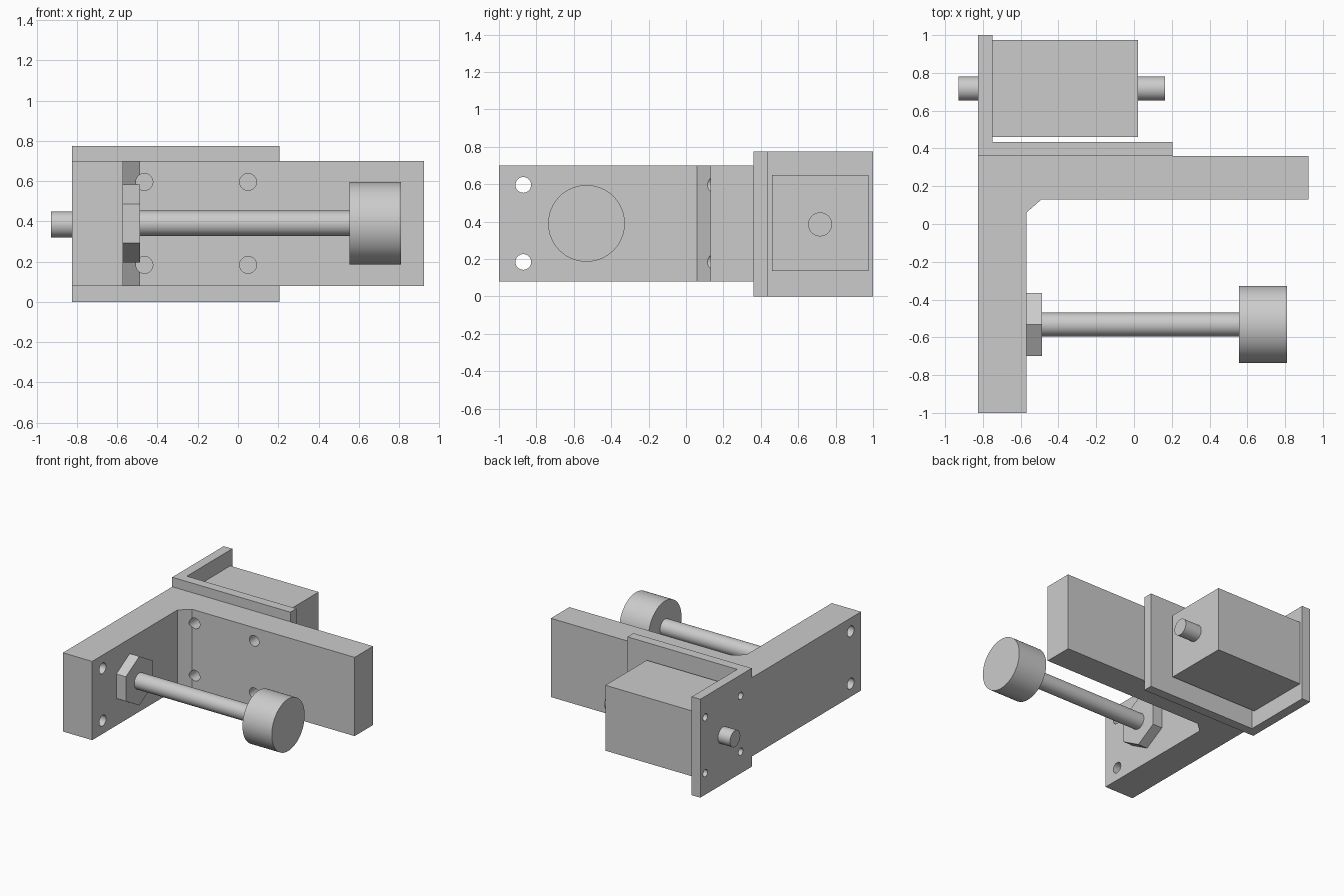
import bpy, bmesh, math
from mathutils import Matrix

default = bpy.data.objects.get("Cube")
if default:
    bpy.data.objects.remove(default, do_unlink=True)

grey = bpy.data.materials.new("Light grey")
grey.use_nodes = True
COLOUR = (0.6, 0.6, 0.6, 1)
grey.diffuse_color = COLOUR
grey.node_tree.nodes["Principled BSDF"].inputs["Base Color"].default_value = COLOUR

MID = 0.39  # height of the shared centre line


def finish(name, bm):
    bmesh.ops.recalc_face_normals(bm, faces=bm.faces)
    mesh = bpy.data.meshes.new(name)
    bm.to_mesh(mesh)
    bm.free()
    mesh.materials.append(grey)
    obj = bpy.data.objects.new(name, mesh)
    bpy.context.collection.objects.link(obj)
    return obj


def prism(name, outline, z0, z1):
    """Extrude a plan outline from z0 to z1."""
    bm = bmesh.new()
    face = bm.faces.new([bm.verts.new((x, y, z0)) for x, y in outline])
    top = bmesh.ops.extrude_face_region(bm, geom=[face])["geom"]
    verts = [g for g in top if isinstance(g, bmesh.types.BMVert)]
    bmesh.ops.translate(bm, vec=(0, 0, z1 - z0), verts=verts)
    return finish(name, bm)


def rod(name, axis, start, end, a, b, radius, sides=64):
    """Cylinder along x at (y, z) = (a, b), or along y at (x, z) = (a, b)."""
    bm = bmesh.new()
    bmesh.ops.create_cone(bm, cap_ends=True, segments=sides, radius1=radius,
                          radius2=radius, depth=end - start)
    mid = (start + end) / 2
    if axis == "X":
        mat = Matrix.Translation((mid, a, b)) @ Matrix.Rotation(math.pi / 2, 4, "Y")
    else:
        mat = Matrix.Translation((a, mid, b)) @ Matrix.Rotation(math.pi / 2, 4, "X")
    bm.transform(mat)
    return finish(name, bm)


def smooth(obj):
    bpy.ops.object.select_all(action="DESELECT")
    obj.select_set(True)
    bpy.context.view_layer.objects.active = obj
    bpy.ops.object.shade_smooth_by_angle(angle=math.radians(30))


def drill(obj, cutters):
    """Subtract each cutter from the part, then discard the cutter."""
    bpy.context.view_layer.objects.active = obj
    for cutter in cutters:
        cutter.hide_render = True
        mod = obj.modifiers.new("Hole", "BOOLEAN")
        mod.operation = "DIFFERENCE"
        mod.solver = "EXACT"
        mod.object = cutter
        bpy.ops.object.modifier_apply(modifier=mod.name)
        bpy.data.objects.remove(cutter, do_unlink=True)
    smooth(obj)


# L-shaped frame with a chamfered inner corner and bolt holes
frame = prism("angle_frame", [(-0.825, -1), (-0.57, -1), (-0.57, 0.06), (-0.49, 0.13),
                              (0.925, 0.13), (0.925, 0.36), (-0.825, 0.36)], 0.08, 0.70)
holes = []
for z in (MID - 0.206, MID + 0.206):
    holes += [rod("cutter", "X", -0.9, -0.5, y, z, 0.042, 32) for y in (-0.87, -0.2)]
    holes += [rod("cutter", "Y", 0, 0.4, x, z, 0.042, 32) for x in (-0.465, 0.05)]
drill(frame, holes)

# Motor bracket with four small screw holes
bracket = prism("motor_bracket", [(-0.825, 0.36), (0.205, 0.36), (0.205, 0.435),
                                  (-0.75, 0.435), (-0.75, 1), (-0.825, 1)], 0, 0.775)
drill(bracket, [rod("cutter", "X", -0.9, -0.7, 0.717 + dy, MID + dz, 0.028, 24)
                for dy in (-0.22, 0.22) for dz in (-0.22, 0.22)])

# Motor and its through shaft
prism("motor_body", [(-0.75, 0.46), (0.02, 0.46), (0.02, 0.975), (-0.75, 0.975)], 0.135, 0.65)
smooth(rod("motor_shaft", "X", -0.93, 0.165, 0.717, 0.385, 0.064))

# Hex nut, threaded rod and round knob
rod("hex_nut", "X", -0.57, -0.487, -0.532, MID, 0.193, 6).data.transform(
    Matrix.Translation((0, -0.532, MID)) @ Matrix.Rotation(math.pi / 2, 4, "X")
    @ Matrix.Translation((0, 0.532, -MID)))
smooth(rod("clamp_rod", "X", -0.57, 0.56, -0.532, MID, 0.063))
smooth(rod("clamp_knob", "X", 0.555, 0.81, -0.532, MID, 0.205))
